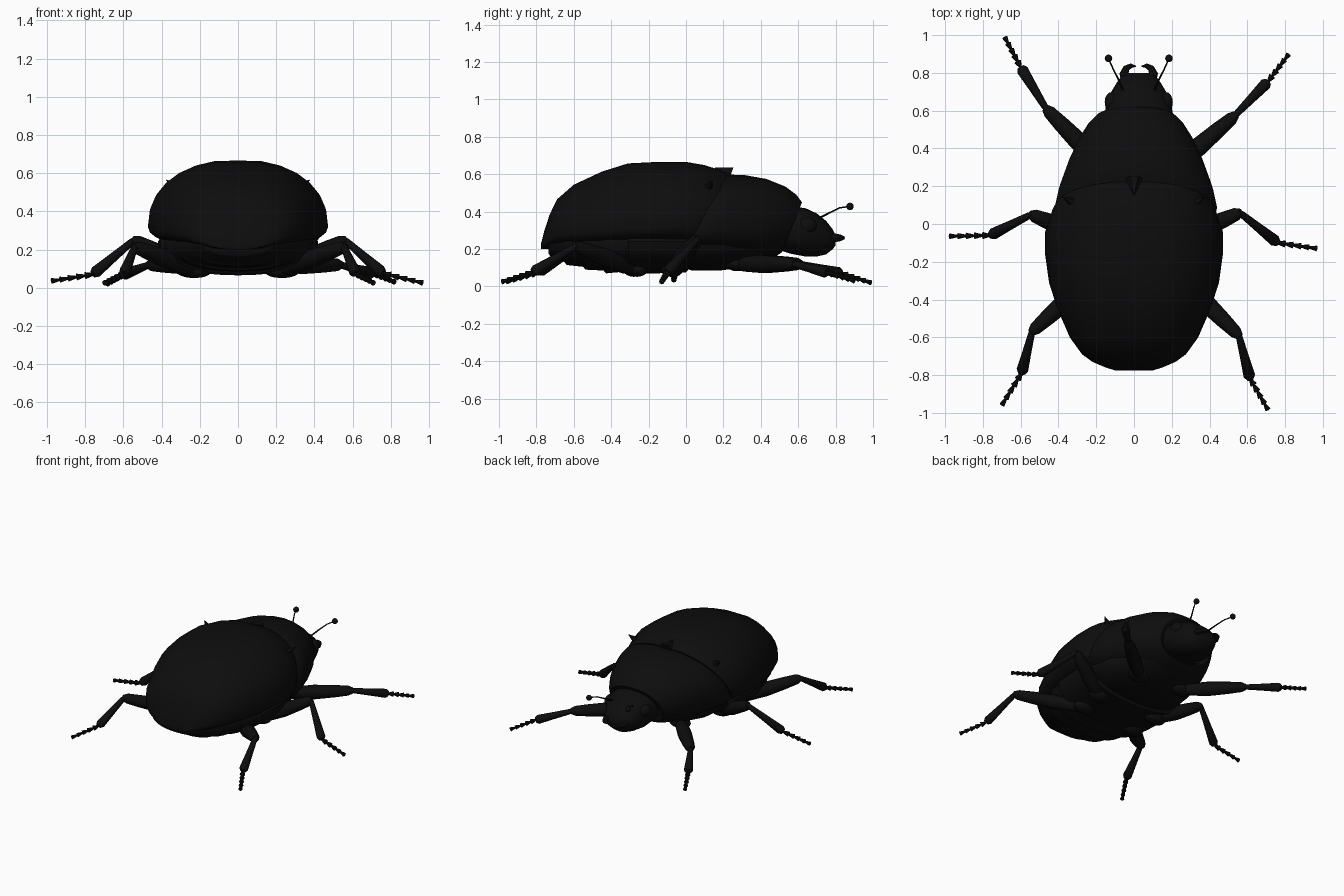
import bpy, bmesh, math
from mathutils import Vector

black = bpy.data.materials.new("beetle black")
black.diffuse_color = (0.004, 0.004, 0.004, 1)


def finish(name, rings):
    """Skin a list of closed point rings, cap both ends, shade smooth."""
    bm = bmesh.new()
    vr = [[bm.verts.new(p) for p in r] for r in rings]
    n = len(vr[0])
    for a, b in zip(vr, vr[1:]):
        for i in range(n):
            j = (i + 1) % n
            bm.faces.new((a[i], a[j], b[j], b[i]))
    bm.faces.new(vr[0])
    bm.faces.new(vr[-1])
    bmesh.ops.recalc_face_normals(bm, faces=bm.faces)
    me = bpy.data.meshes.new(name)
    bm.to_mesh(me)
    bm.free()
    me.materials.append(black)
    ob = bpy.data.objects.new(name, me)
    bpy.context.collection.objects.link(ob)
    smooth(ob)
    return ob


def smooth(ob):
    bpy.ops.object.select_all(action='DESELECT')
    ob.select_set(True)
    bpy.context.view_layer.objects.active = ob
    bpy.ops.object.shade_smooth_by_angle(angle=math.radians(40))


def shell(name, stations, cx=0.0, power=2.2, seam=0.0, n=28):
    """Body part from stations: y, half width, z low, z mid, z top, backward lean."""
    rings = []
    for y, w, lo, mid, top, lean in stations:
        ring = []
        for i in range(n):
            t = 2 * math.pi * i / n
            c, s = math.cos(t), math.sin(t)
            x = w * math.copysign(abs(c) ** (2 / power), c)
            h = math.copysign(abs(s) ** (2 / power), s)
            z = mid + h * ((top - mid) if s > 0 else (mid - lo))
            if i == n // 4:
                z -= seam
            ring.append((cx + x, y - lean * (top - z) / (top - lo), z))
        rings.append(ring)
    return finish(name, rings)


def tube(name, pts, radii, n=10):
    """Round limb through points with a radius at each."""
    pts = [Vector(p) for p in pts]
    rings = []
    for i, p in enumerate(pts):
        d = (pts[min(i + 1, len(pts) - 1)] - pts[max(i - 1, 0)]).normalized()
        u = d.cross(Vector((0, 0, 1))).normalized()
        v = u.cross(d)
        rings.append([p + radii[i] * (u * math.cos(2 * math.pi * k / n) + v * math.sin(2 * math.pi * k / n))
                      for k in range(n)])
    return finish(name, rings)


def ball(name, loc, r, scale=(1, 1, 1)):
    bpy.ops.mesh.primitive_uv_sphere_add(segments=16, ring_count=10, radius=r, location=loc)
    ob = bpy.context.object
    ob.name = name
    ob.scale = scale
    ob.data.materials.append(black)
    smooth(ob)


# Wing cases with a seam along the back
shell("wing_cases", [
    (-0.775, 0.10, 0.20, 0.21, 0.23, 0), (-0.76, 0.15, 0.20, 0.23, 0.29, 0),
    (-0.73, 0.22, 0.20, 0.26, 0.385, 0), (-0.69, 0.275, 0.20, 0.28, 0.47, 0),
    (-0.60, 0.34, 0.20, 0.29, 0.55, 0), (-0.45, 0.405, 0.20, 0.30, 0.62, 0),
    (-0.31, 0.45, 0.20, 0.31, 0.664, 0), (-0.15, 0.472, 0.20, 0.32, 0.672, 0),
    (0.0, 0.472, 0.20, 0.32, 0.672, 0.06), (0.10, 0.455, 0.20, 0.31, 0.655, 0.13),
    (0.18, 0.442, 0.20, 0.30, 0.63, 0.18), (0.225, 0.425, 0.20, 0.30, 0.605, 0.21)],
    seam=0.006)

# Neck shield
shell("neck_shield", [
    (0.19, 0.42, 0.17, 0.30, 0.585, 0.21), (0.23, 0.43, 0.16, 0.30, 0.598, 0.21),
    (0.31, 0.41, 0.15, 0.30, 0.596, 0.20), (0.43, 0.36, 0.14, 0.30, 0.575, 0.18),
    (0.53, 0.305, 0.14, 0.30, 0.535, 0.16), (0.59, 0.255, 0.15, 0.30, 0.49, 0.13),
    (0.62, 0.215, 0.18, 0.30, 0.45, 0.11), (0.60, 0.17, 0.20, 0.30, 0.42, 0.10)],
    cx=0.01)

# Small triangular plate between the wing cases
tube("scutellum", [(0, 0.24, 0.60), (0, 0.155, 0.633)], [0.045, 0.004], 6).scale.z = 1.0

# Belly made of overlapping plates, then the chest
belly = []
edges = [(-0.735, 0.20, 0.16), (-0.65, 0.28, 0.115), (-0.55, 0.33, 0.09), (-0.44, 0.375, 0.07), (-0.32, 0.41, 0.065)]
for y, w, lo in edges:
    belly += [(y, w - 0.015, lo + 0.015, 0.24, 0.30, 0), (y + 0.012, w, lo, 0.24, 0.30, 0)]
belly += [(-0.16, 0.42, 0.07, 0.24, 0.30, 0), (0.0, 0.41, 0.075, 0.24, 0.30, 0), (0.02, 0.38, 0.10, 0.24, 0.30, 0)]
shell("belly", belly, power=2.3)
shell("chest", [
    (-0.01, 0.36, 0.10, 0.24, 0.32, 0), (0.03, 0.38, 0.085, 0.24, 0.32, 0),
    (0.18, 0.36, 0.085, 0.24, 0.32, 0), (0.30, 0.30, 0.10, 0.24, 0.32, 0),
    (0.42, 0.23, 0.14, 0.25, 0.32, 0), (0.52, 0.17, 0.19, 0.27, 0.32, 0)], cx=0.01)

# Head
HX = 0.025
shell("head", [
    (0.48, 0.16, 0.20, 0.30, 0.41, 0), (0.56, 0.18, 0.175, 0.30, 0.43, 0),
    (0.64, 0.175, 0.16, 0.30, 0.418, 0), (0.70, 0.145, 0.16, 0.29, 0.39, 0),
    (0.75, 0.115, 0.172, 0.27, 0.35, 0), (0.785, 0.09, 0.20, 0.255, 0.305, 0),
    (0.80, 0.065, 0.22, 0.25, 0.275, 0)], cx=HX, n=24)

for s, side in ((-1, "left"), (1, "right")):
    ball("eye_" + side, (HX + s * 0.142, 0.645, 0.325), 0.045, (0.85, 1.2, 1))
    # Curved jaws
    tube("jaw_" + side, [(HX + s * x, y, 0.26) for x, y in
                         ((0.07, 0.76), (0.078, 0.795), (0.065, 0.825), (0.04, 0.838), (0.015, 0.835))],
         [0.024, 0.024, 0.018, 0.012, 0.003], 8)
    # Feelers with round tips
    tube("feeler_" + side, [(HX + s * x, y, z) for x, y, z in
                            ((0.08, 0.70, 0.36), (0.105, 0.76, 0.39), (0.135, 0.82, 0.42), (0.16, 0.875, 0.428))],
         [0.006, 0.005, 0.004, 0.004], 8)
    ball("feeler_tip_" + side, (HX + s * 0.16, 0.877, 0.428), 0.02)
    # Pointed shoulder corners
    tube("shoulder_spike_" + side, [(s * 0.33, 0.12, 0.53), (s * 0.375, 0.14, 0.565)], [0.025, 0.002], 6)

# Legs: hip, knee, ankle, toe
legs = {
    "front_left": ((-0.16, 0.30, 0.12), (-0.465, 0.61, 0.12), (-0.60, 0.83, 0.07), (-0.685, 0.99, 0.02)),
    "front_right": ((0.18, 0.27, 0.12), (0.535, 0.575, 0.12), (0.71, 0.755, 0.075), (0.82, 0.90, 0.03)),
    "middle_left": ((-0.24, -0.07, 0.09), (-0.545, 0.05, 0.25), (-0.76, -0.06, 0.07), (-0.98, -0.065, 0.035)),
    "middle_right": ((0.24, -0.08, 0.09), (0.56, 0.06, 0.25), (0.76, -0.10, 0.075), (0.97, -0.13, 0.025)),
    "hind_left": ((-0.22, -0.28, 0.09), (-0.54, -0.57, 0.215), (-0.595, -0.79, 0.075), (-0.70, -0.96, 0.025)),
    "hind_right": ((0.22, -0.26, 0.09), (0.555, -0.59, 0.215), (0.615, -0.82, 0.075), (0.71, -0.985, 0.025)),
}
for name, pts in legs.items():
    hip, knee, ankle, toe = map(Vector, pts)
    tube(name + "_thigh", [hip.lerp(knee, t) for t in (0, 0.15, 0.45, 0.75, 0.95, 1.02)],
         [0.028, 0.042, 0.05, 0.042, 0.034, 0.02])
    tube(name + "_shin", [knee.lerp(ankle, t) for t in (-0.05, 0.05, 0.5, 0.93, 1.0)],
         [0.012, 0.018, 0.024, 0.031, 0.02])
    # Foot of flared cones ending in a narrow claw
    path, radii = [], []
    for k in range(5):
        path += [ankle.lerp(toe, k / 5), ankle.lerp(toe, (k + 0.93) / 5)]
        radii += [0.007, 0.019 - 0.001 * k]
    tube(name + "_foot", path + [toe], radii + [0.006], 8)
    ball(name + "_hip", hip, 0.055, (1.5, 1, 0.7))
